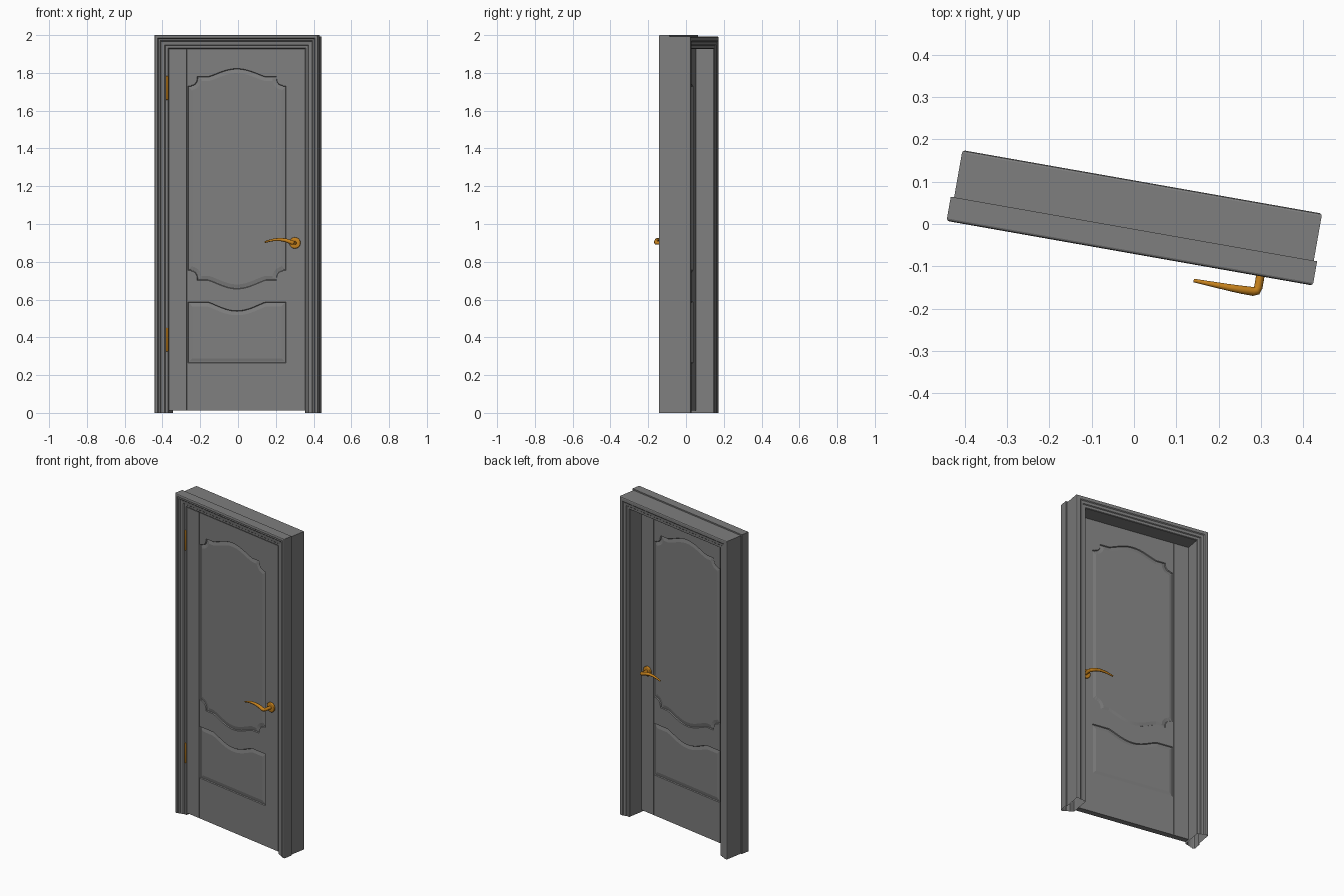
import bpy, bmesh, math
from mathutils import Matrix, Vector

cube = bpy.data.objects.get("Cube")
if cube:
    bpy.data.objects.remove(cube, do_unlink=True)

PLACE = Matrix.Translation((0.002, 0, 0)) @ Matrix.Rotation(math.radians(-10), 4, "Z")
HALF_W, TOP = 0.439, 2.0            # outer size of the casing
FRONT, BACK = -0.046, -0.010        # door leaf faces
JOINT = 0.268                       # joint between stile and middle


def material(name, rgb):
    m = bpy.data.materials.new(name)
    m.use_nodes = True
    m.diffuse_color = (*rgb, 1)
    bsdf = next(n for n in m.node_tree.nodes if n.type == "BSDF_PRINCIPLED")
    bsdf.inputs["Base Color"].default_value = (*rgb, 1)
    return m


GREY = material("grey_paint", (0.21, 0.21, 0.21))
BRASS = material("orange_brass", (0.56, 0.22, 0.012))


def finish(name, bm, mat, smooth=False):
    """Turn the finished bmesh into an object set at the model's angle."""
    bmesh.ops.recalc_face_normals(bm, faces=bm.faces)
    bm.transform(PLACE)
    mesh = bpy.data.meshes.new(name)
    bm.to_mesh(mesh)
    bm.free()
    mesh.materials.append(mat)
    ob = bpy.data.objects.new(name, mesh)
    bpy.context.collection.objects.link(ob)
    if smooth:
        bpy.ops.object.select_all(action="DESELECT")
        ob.select_set(True)
        bpy.context.view_layer.objects.active = ob
        bpy.ops.object.shade_smooth_by_angle(angle=math.radians(40))
    return ob


def box(name, x0, x1, y0, y1, z0, z1):
    bm = bmesh.new()
    bmesh.ops.create_cube(bm, size=1)
    for v in bm.verts:
        v.co = ((x0, x1)[v.co.x > 0], (y0, y1)[v.co.y > 0], (z0, z1)[v.co.z > 0])
    return finish(name, bm, GREY)


def cylinder(name, radius, depth, matrix, bevel):
    bm = bmesh.new()
    bmesh.ops.create_cone(bm, cap_ends=True, segments=24, radius1=radius,
                          radius2=radius, depth=depth, matrix=matrix)
    rims = [e for e in bm.edges if any(len(f.verts) > 4 for f in e.link_faces)]
    bmesh.ops.bevel(bm, geom=rims, offset=bevel, segments=3, profile=0.5, affect="EDGES")
    return finish(name, bm, BRASS, True)


# Frame: one moulded section (inset from the outside, depth) mitred round the opening
section = [
    (0.008, -0.012), (0, -0.012), (0, -0.064), (0.002, -0.068), (0.006, -0.070),
    (0.016, -0.070), (0.020, -0.064), (0.028, -0.064), (0.033, -0.058), (0.052, -0.055),
    (0.056, -0.050), (0.068, -0.049), (0.072, -0.045), (0.074, -0.012),
    (0.074, 0.084), (0.071, 0.088), (0.056, 0.089), (0.052, 0.094),
    (0.036, 0.096), (0.031, 0.101), (0.014, 0.101), (0.010, 0.099), (0.008, 0.095),
]
bm = bmesh.new()
rings = []
for side, height in ((-1, 0), (-1, 1), (1, 1), (1, 0)):
    rings.append([bm.verts.new((side * (HALF_W - i), d, height * (TOP - i)))
                  for i, d in section])
for a, b in zip(rings, rings[1:]):
    for k in range(len(section)):
        n = (k + 1) % len(section)
        bm.faces.new((a[k], a[n], b[n], b[k]))
finish("frame", bm, GREY)


def mirrored(half):
    """Complete a left-to-centre edge with its right-hand half."""
    return half + [(-x, z) for x, z in reversed(half[:-1])]


def curved_edge(base, rise, start=0.157, steps=10):
    """Gentle S-curve from the shoulder to the centre."""
    pts = []
    for k in range(steps + 1):
        t = k / steps
        pts.append((-start * (1 - t), base + rise * math.sin(t * math.pi / 2) ** 1.2))
    return pts


def scalloped_edge(side_z, shoulder_z, crown):
    """Scooped corner, short shoulder, then the arched centre."""
    h = shoulder_z - side_z
    half = [(-0.264, side_z), (-0.250, side_z)]
    for k in range(6):
        a = k / 5 * math.pi / 2
        half.append((-0.244 + 0.030 * math.sin(a), side_z + 0.1 * h + 0.7 * h * (1 - math.cos(a))))
    half.append((-0.214, shoulder_z))
    return mirrored(half + curved_edge(shoulder_z, crown - shoulder_z))


upper = scalloped_edge(1.73, 1.780, 1.823) + scalloped_edge(0.755, 0.702, 0.656)[::-1]
lower = mirrored([(-0.264, 0.588)] + curved_edge(0.588, -0.047)) + [(0.264, 0.265), (-0.264, 0.265)]

# Door middle: both faces carry the two sunken, raised-field panels
bm = bmesh.new()
z0, z1 = 0.012, 1.927
w = JOINT - 0.0015
outline = [(-w, z1), (w, z1), (w, z0), (-w, z0)]
rims = []
for y, out in ((FRONT, -1), (BACK, 1)):
    edges, panels = [], []
    for loop in (outline, upper, lower):
        vs = [bm.verts.new((x, y, z)) for x, z in loop]
        edges += [bm.edges.new((vs[k], vs[(k + 1) % len(vs)])) for k in range(len(vs))]
        if loop is outline:
            rims.append(vs)
        else:
            panels.append(vs)
    bmesh.ops.triangle_fill(bm, edges=edges, use_beauty=False, normal=(0, out, 0))
    for vs in panels:
        face = bm.faces.new(vs)
        face.normal_update()
        if face.normal.y * out < 0:
            face.normal_flip()
        for thick, depth in ((0.003, -0.006), (0.003, 0.0), (0.018, 0.004)):
            bmesh.ops.inset_region(bm, faces=[face], thickness=thick, depth=depth,
                                   use_even_offset=True, use_boundary=True)
            face.normal_update()
for k in range(4):
    n = (k + 1) % 4
    bm.faces.new((rims[0][k], rims[0][n], rims[1][n], rims[1][k]))
finish("door_middle", bm, GREY)

# Door stiles either side, with a thin tongue closing each joint
for name, s in (("left", 1), ("right", -1)):
    a, b = sorted((s * (JOINT + 0.0015), s * 0.365))
    box(name + "_stile", a, b, FRONT, BACK, z0, z1)
    a, b = sorted((s * (JOINT - 0.0015), s * (JOINT + 0.0015)))
    box(name + "_joint_tongue", a, b, FRONT + 0.004, BACK - 0.004, z0, z1)

# Hinges on the right jamb
for name, z in (("upper_hinge", 1.72), ("lower_hinge", 0.388)):
    cylinder(name, 0.006, 0.125, Matrix.Translation((-0.374, -0.051, z)), 0.002)

# Lever handles with round roses on both faces
for name, face, out, reach in (("front", FRONT, -1, 0.063), ("back", BACK, 1, 0.054)):
    centre = Vector((0.313, face + out * 0.005, 0.90))
    cylinder(name + "_handle_rose", 0.030, 0.012,
             Matrix.Translation(centre) @ Matrix.Rotation(math.pi / 2, 4, "X"), 0.004)
    curve = bpy.data.curves.new(name + "_lever_path", "CURVE")
    curve.dimensions = "3D"
    curve.bevel_depth = 0.01
    curve.bevel_resolution = 3
    curve.use_fill_caps = True
    # along the door, share of the stand-off, height, thickness
    path = [(0.313, 0.0, 0.900, 1.0), (0.313, 0.8, 0.900, 1.0), (0.310, 0.94, 0.901, 1.1),
            (0.301, 0.99, 0.904, 1.1), (0.274, 1.0, 0.914, 1.0), (0.244, 1.0, 0.918, 0.85),
            (0.214, 0.99, 0.917, 0.7), (0.185, 0.98, 0.911, 0.55), (0.161, 0.97, 0.904, 0.45)]
    spline = curve.splines.new("POLY")
    spline.points.add(len(path) - 1)
    for p, (x, off, z, r) in zip(spline.points, path):
        p.co = (x, face + out * off * reach, z, 1)
        p.radius = r
    temp = bpy.data.objects.new(name + "_lever_path", curve)
    bpy.context.collection.objects.link(temp)
    deps = bpy.context.evaluated_depsgraph_get()
    mesh = bpy.data.meshes.new_from_object(temp.evaluated_get(deps))
    bm = bmesh.new()
    bm.from_mesh(mesh)
    bpy.data.objects.remove(temp, do_unlink=True)
    bpy.data.meshes.remove(mesh)
    finish(name + "_handle_lever", bm, BRASS, True)
